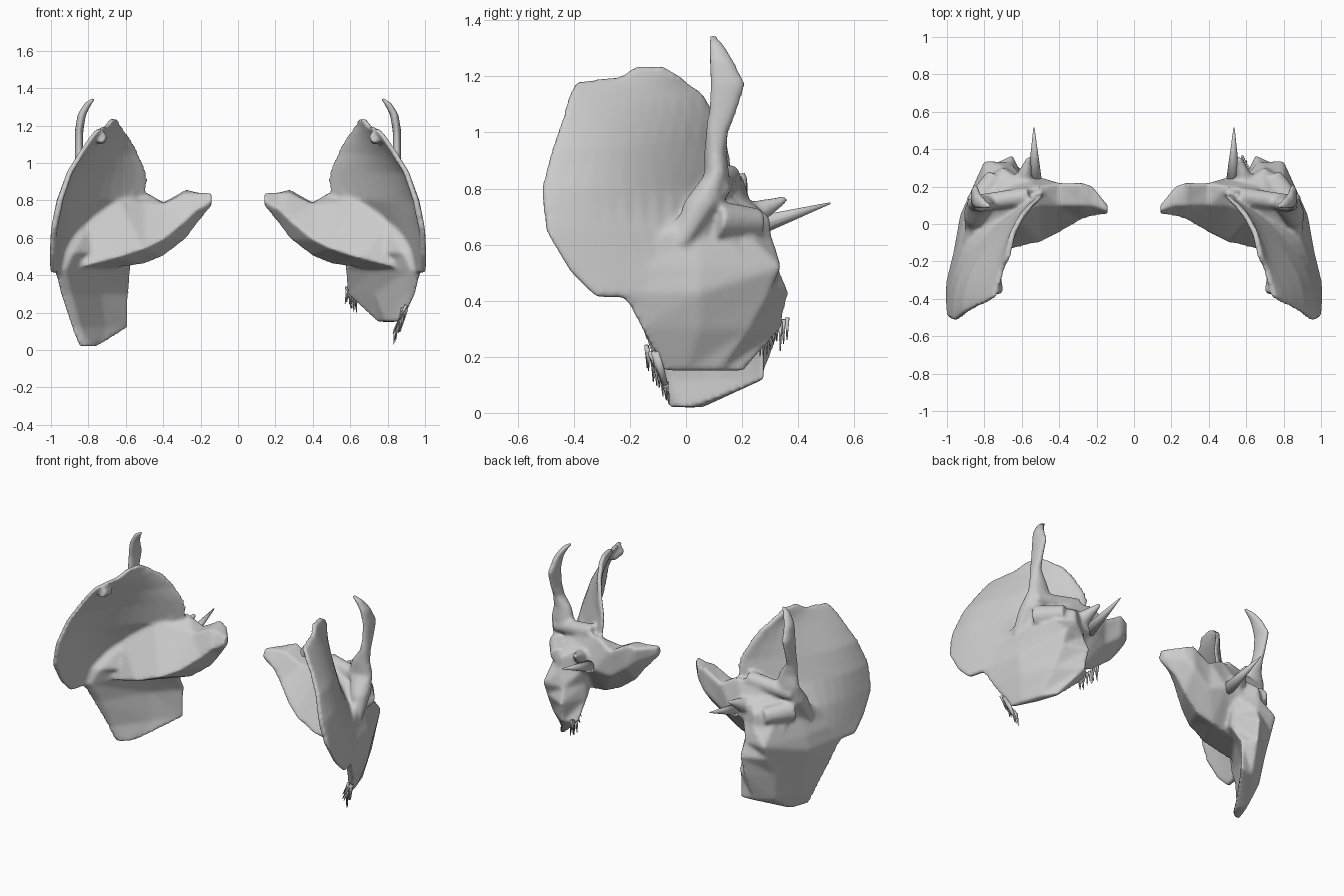
import bpy, bmesh, math, random
from mathutils import Vector

cube = bpy.data.objects.get("Cube")
if cube:
    bpy.data.objects.remove(cube)
random.seed(4)

bone = bpy.data.materials.new("bone_grey")
bone.use_nodes = True
bone.diffuse_color = (0.6, 0.6, 0.6, 1)
bone.node_tree.nodes["Principled BSDF"].inputs["Base Color"].default_value = (0.6, 0.6, 0.6, 1)


def loft(bm, rings):
    """Closed skin through a row of rings with equal point counts."""
    rows = [[bm.verts.new(p) for p in ring] for ring in rings]
    n = len(rows[0])
    for a, b in zip(rows, rows[1:]):
        for i in range(n):
            j = (i + 1) % n
            bm.faces.new((a[i], a[j], b[j], b[i]))
    bm.faces.new(rows[0][::-1])
    bm.faces.new(rows[-1])


def tube(bm, a, b, ra, rb, n=12):
    """Tapered rod from a to b."""
    a, b = Vector(a), Vector(b)
    turn = (b - a).to_track_quat('Z', 'Y')
    angles = [math.tau * i / n for i in range(n)]
    loft(bm, [[c + turn @ Vector((r * math.cos(t), r * math.sin(t), 0)) for t in angles]
              for c, r in ((a, ra), (b, rb))])


def finish(bm, name, side, voxel=0):
    """Mirror to the wanted side, make the object, fuse and smooth it."""
    for v in bm.verts:
        v.co.x *= side
    bmesh.ops.recalc_face_normals(bm, faces=bm.faces)
    mesh = bpy.data.meshes.new(name)
    bm.to_mesh(mesh)
    bm.free()
    mesh.materials.append(bone)
    ob = bpy.data.objects.new(name, mesh)
    bpy.context.collection.objects.link(ob)
    if voxel:
        remesh = ob.modifiers.new("fuse", 'REMESH')
        remesh.mode = 'VOXEL'
        remesh.voxel_size = voxel
        remesh.use_smooth_shade = True
        smooth = ob.modifiers.new("soften", 'SMOOTH')
        smooth.factor, smooth.iterations = 0.5, 9
    for p in mesh.polygons:
        p.use_smooth = True


# fan blade: z, then (y, x) at free edge, middle and root
FAN = [
    (.41, (-.31, .985), (-.1, .935), (.15, .86)),
    (.43, (-.34, .995), (-.1, .935), (.15, .86)),
    (.5, (-.41, .995), (-.12, .93), (.15, .83)),
    (.65, (-.50, .985), (-.15, .905), (.16, .7)),
    (.8, (-.515, .95), (-.17, .86), (.17, .5)),
    (.95, (-.475, .9), (-.17, .805), (.15, .495)),
    (1.05, (-.44, .84), (-.18, .76), (.11, .545)),
    (1.14, (-.415, .78), (-.2, .72), (.06, .59)),
    (1.18, (-.39, .745), (-.2, .70), (.0, .625)),
    (1.2, (-.23, .70), (-.12, .67), (-.02, .64)),
    (1.235, (-.18, .675), (-.13, .665), (-.08, .655)),
]

# pyramid: x, then (y, z) corners from the ridge round
PYRAMID = [
    (.14, (.05, .8), (.07, .84), (.1, .83), (.1, .79), (.07, .77)),
    (.22, (.04, .75), (.1, .84), (.2, .84), (.19, .76), (.12, .67)),
    (.28, (.02, .69), (.1, .84), (.22, .86), (.22, .71), (.12, .59)),
    (.4, (-.05, .59), (.1, .78), (.22, .79), (.21, .62), (.1, .5)),
    (.5, (-.1, .54), (.1, .79), (.2, .85), (.25, .65), (.12, .46)),
    (.65, (-.135, .49), (.06, .82), (.17, .85), (.27, .62), (.1, .44)),
    (.84, (-.12, .44), (-.02, .7), (.1, .75), (.2, .55), (.08, .4)),
]

# lower mass: z, then (x, y) outline
MASS = [
    (.3, (.95, -.16), (.9, .05), (.81, .23), (.66, .34), (.58, .28), (.73, .12), (.89, -.14)),
    (.43, (.98, -.23), (.93, .05), (.8, .3), (.65, .37), (.57, .2), (.72, .06), (.92, -.21)),
    (.52, (.96, -.2), (.91, .05), (.8, .34), (.66, .33), (.58, .2), (.66, .0), (.88, -.18)),
    (.62, (.91, -.1), (.87, .05), (.8, .24), (.7, .31), (.58, .24), (.6, .02), (.82, -.08)),
    (.7, (.87, -.03), (.86, .1), (.78, .22), (.7, .3), (.56, .22), (.55, .1), (.75, .03)),
    (.78, (.8, .06), (.8, .1), (.75, .14), (.7, .17), (.58, .2), (.55, .14), (.7, .08)),
]
SHORT_END = [(.15, (.88, -.08), (.86, .0), (.82, .12), (.77, .21), (.74, .2), (.79, .05), (.85, -.07))]
LONG_END = [
    (.02, (.85, -.06), (.83, .0), (.81, .06), (.77, .06), (.75, .02), (.78, -.03), (.82, -.06)),
    (.12, (.89, -.09), (.86, .04), (.79, .2), (.68, .27), (.58, .28), (.71, .12), (.84, -.07)),
]

# arm: z, x, y, half thickness, half width
ARM = [
    (.6, .885, -.02, .02, .03), (.75, .85, .06, .06, .07), (.85, .815, .11, .08, .045),
    (.93, .82, .105, .06, .04), (1.0, .845, .11, .03, .042), (1.07, .85, .13, .023, .052),
    (1.17, .85, .15, .023, .065), (1.26, .835, .125, .024, .045), (1.32, .8, .105, .022, .028),
    (1.35, .765, .09, .014, .014),
]


def blade_ring(row, steps=12, half=.016):
    z, a, b, c = row
    line = []
    for i in range(steps + 1):
        t = i / steps
        # quadratic through the three stations
        wa, wb, wc = (1 - t) * (1 - 2 * t), 4 * t * (1 - t), t * (2 * t - 1)
        line.append((wa * a[1] + wb * b[1] + wc * c[1], wa * a[0] + wb * b[0] + wc * c[0]))
    return ([(x + half, y, z) for x, y in line]
            + [(x - half, y, z) for x, y in reversed(line)])


for side, name, ending in ((1, "left", SHORT_END), (-1, "right", LONG_END)):
    bm = bmesh.new()
    loft(bm, [blade_ring(r) for r in FAN])
    loft(bm, [[(r[0], y, z) for y, z in r[1:]] for r in PYRAMID])
    loft(bm, [[(x, y, r[0]) for x, y in r[1:]] for r in ending + MASS])
    loft(bm, [[(x + rx * math.cos(t), y + ry * math.sin(t), z)
               for t in (math.tau * i / 12 for i in range(12))] for z, x, y, rx, ry in ARM])
    # ridge across the arm root, joint lip and small spur
    tube(bm, (.86, .11, .8), (.56, .15, .84), .045, .05)
    tube(bm, (.84, .1, .69), (.74, .26, .68), .07, .05)
    tube(bm, (.6, .2, .69), (.56, .36, .765), .06, .012)
    # thickened upper corner of the blade
    tube(bm, (.735, -.37, 1.14), (.73, -.28, 1.12), .035, .025)
    finish(bm, name + "_bone_body", side, .011)

    # slender spike
    bm = bmesh.new()
    tube(bm, (.53, .2, .65), (.535, .515, .748), .042, .003)
    finish(bm, name + "_spike", side)

# ragged splinters on the broken lower rim
bm = bmesh.new()
tube(bm, (.89, -.11, .22), (.86, -.075, .1), .02, .01, 6)
for i in range(14):
    t = i / 13
    start = Vector((.9 - .06 * t, -.14 + .07 * t, .24 - .13 * t))
    drop = Vector((random.uniform(-.05, .0), random.uniform(0, .02), random.uniform(-.1, -.05)))
    tube(bm, start, start + drop, .009, .002, 5)
for i in range(10):
    start = Vector((.58 + .006 * i, .36 - .012 * i, .34 - .006 * i))
    tube(bm, start, start + Vector((random.uniform(-.02, .02), 0, random.uniform(-.11, -.04))), .009, .002, 5)
finish(bm, "left_rim_splinters", 1)
